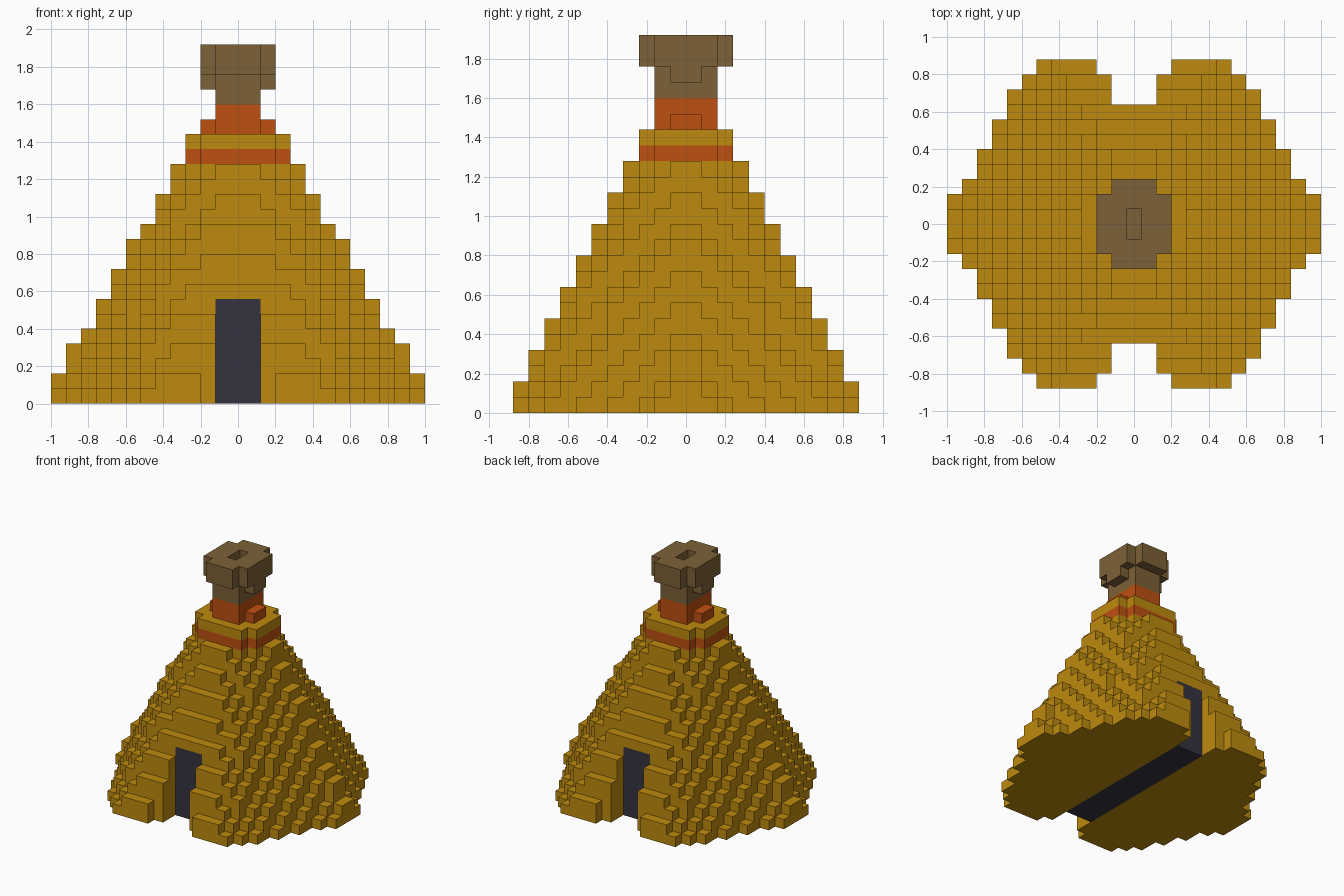
import bpy, bmesh
from mathutils import Vector

if "Cube" in bpy.data.objects:
    bpy.data.objects.remove(bpy.data.objects["Cube"], do_unlink=True)

S = 0.08  # block size


def material(name, rgb):
    m = bpy.data.materials.new(name)
    m.use_nodes = True
    m.diffuse_color = (*rgb, 1)
    bsdf = m.node_tree.nodes["Principled BSDF"]
    bsdf.inputs["Base Color"].default_value = (*rgb, 1)
    bsdf.inputs["Roughness"].default_value = 0.9
    return m


straw = material("straw yellow", (0.515, 0.254, 0.0044))
orange = material("burnt orange", (0.52, 0.08, 0.005))
brown = material("chimney brown", (0.205, 0.12, 0.038))
dark = material("doorway dark", (0.036, 0.034, 0.051))


def centre(c):
    return Vector((c[0] * S, (c[1] + 0.5) * S, (c[2] + 0.5) * S))


def box(hx, hy, z0, z1):
    """Blocks of a centred box: |x| < hx, |y| < hy, z0 < z < z1."""
    return {(i, j, k) for i in range(-13, 14) for j in range(-12, 12) for k in range(24)
            if abs(centre((i, j, k)).x) < hx and abs(centre((i, j, k)).y) < hy
            and z0 < centre((i, j, k)).z < z1}


def in_hexagonal_cone(c):
    x, y, z = centre(c)
    x, y = abs(x), abs(y)
    return (y + 0.5 * z <= 0.92                           # front and back slopes
            and 1.732 * x + y + 0.98 * z <= 1.84          # slanted side slopes
            and 0.5 * x + 0.866 * y + 0.58 * z <= 1.005)  # trimmed corners


def in_door_cut(c):
    x, y, z = centre(c)
    x, y = abs(x), abs(y)
    return (x < 0.12 and z < 0.56) or (x < 0.20 and y > 0.80 and z < 0.16)


def octagon(hx, hy, z0, z1):
    """Centred slab with one block missing at each corner."""
    return box(hx, hy - S, z0, z1) | box(hx - S, hy, z0, z1)


# Parts as sets of blocks
roof = {c for c in box(1.02, 0.96, 0, 1.28) if in_hexagonal_cone(c) and not in_door_cut(c)}
brackets = box(0.20, 0.08, 1.68, 1.76) - box(0.12, 0.16, 1.68, 1.76)
studs = box(0.20, 0.08, 1.44, 1.52) - box(0.12, 0.16, 1.44, 1.52)
parts = {
    "straw_roof": (roof, straw),
    "doorway_passage": (box(0.12, 0.64, 0, 0.56), dark),
    "lower_collar": (octagon(0.28, 0.24, 1.28, 1.36), orange),
    "upper_collar": (octagon(0.28, 0.24, 1.36, 1.44), straw),
    "chimney_base": (box(0.12, 0.16, 1.44, 1.60), orange),
    "chimney_studs": (studs, orange),
    "chimney_neck": (box(0.12, 0.16, 1.60, 1.76), brown),
    "chimney_brackets": (brackets, brown),
    "chimney_cap": (octagon(0.20, 0.24, 1.76, 1.92) - box(0.04, 0.08, 1.76, 1.92), brown),
}
filled = set().union(*(cells for cells, _ in parts.values()))


def build(name, cells, mat):
    """Make the exposed faces of a set of blocks and merge the flat areas."""
    bm = bmesh.new()
    for c in sorted(cells):
        mid = centre(c)
        for axis in range(3):
            for sign in (-1, 1):
                step = [0, 0, 0]
                step[axis] = sign
                if tuple(a + b for a, b in zip(c, step)) in filled:
                    continue
                n = Vector(step)
                u = Vector([float(a == (axis + 1) % 3) for a in range(3)])
                v = n.cross(u)
                corners = [n + u + v, n - u + v, n - u - v, n + u - v]
                bm.faces.new([bm.verts.new(mid + p * S / 2) for p in corners])
    bmesh.ops.remove_doubles(bm, verts=bm.verts, dist=0.001)
    bmesh.ops.dissolve_limit(bm, angle_limit=0.01, verts=bm.verts, edges=bm.edges,
                             delimit={'NORMAL'})
    mesh = bpy.data.meshes.new(name)
    bm.to_mesh(mesh)
    bm.free()
    mesh.materials.append(mat)
    bpy.context.collection.objects.link(bpy.data.objects.new(name, mesh))


for name, (cells, mat) in parts.items():
    build(name, cells, mat)
